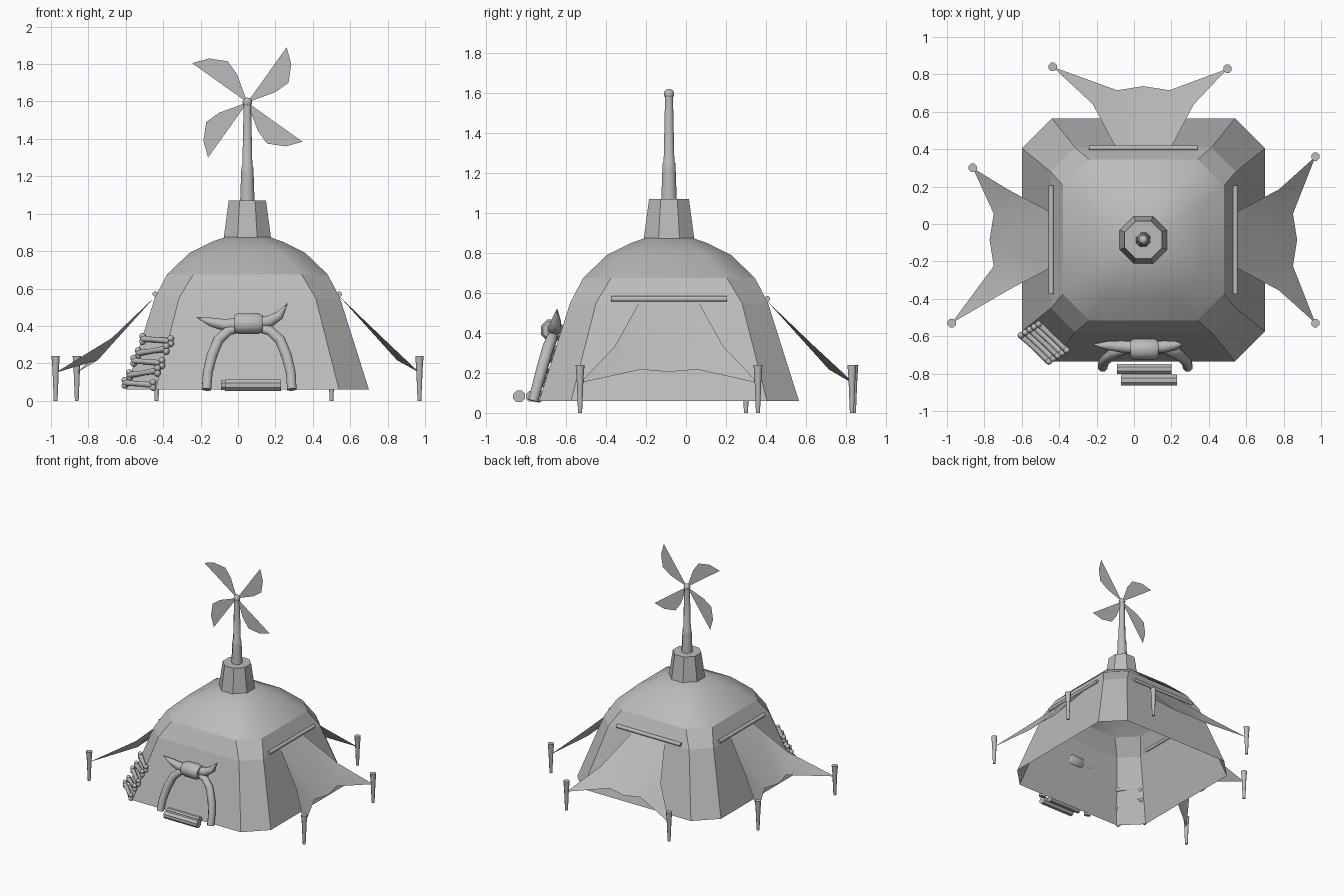
import bpy, bmesh, math
from mathutils import Vector, Matrix

cube = bpy.data.objects.get("Cube")
if cube:
    bpy.data.objects.remove(cube)

grey = bpy.data.materials.new("plain grey")
grey.use_nodes = True
grey.diffuse_color = (0.5, 0.5, 0.5, 1)
grey.node_tree.nodes["Principled BSDF"].inputs["Base Color"].default_value = (0.5, 0.5, 0.5, 1)

CX, CY = 0.05, -0.085   # tent axis


def finish(name, bm, angle=None, fix=True):
    if fix:
        bmesh.ops.recalc_face_normals(bm, faces=bm.faces)
    me = bpy.data.meshes.new(name)
    bm.to_mesh(me)
    bm.free()
    me.materials.append(grey)
    if angle:
        me.shade_smooth()
        me.set_sharp_from_angle(angle=math.radians(angle))
    ob = bpy.data.objects.new(name, me)
    bpy.context.collection.objects.link(ob)
    return ob


def add_tube(bm, points, radii, sides=8):
    """Capped tube through points with a radius at each."""
    pts = [Vector(p) for p in points]
    rings = []
    for i, p in enumerate(pts):
        t = (pts[min(i + 1, len(pts) - 1)] - pts[max(i - 1, 0)]).normalized()
        ref = Vector((0, 0, 1)) if abs(t.y) > 0.9 else Vector((0, 1, 0))
        a = t.cross(ref).normalized()
        b = t.cross(a)
        ring = []
        for k in range(sides):
            w = 2 * math.pi * (k + 0.5) / sides
            ring.append(bm.verts.new(p + radii[i] * (a * math.cos(w) + b * math.sin(w))))
        rings.append(ring)
    for r, s in zip(rings, rings[1:]):
        for k in range(sides):
            n = (k + 1) % sides
            bm.faces.new((r[k], r[n], s[n], s[k]))
    bm.faces.new(rings[0])
    bm.faces.new(rings[-1])


def tube(name, points, radii, sides=8, angle=50):
    bm = bmesh.new()
    add_tube(bm, points, radii, sides)
    return finish(name, bm, angle)


def add_ball(bm, center, r):
    bmesh.ops.create_uvsphere(bm, u_segments=8, v_segments=6, radius=r,
                              matrix=Matrix.Translation(center))


# Tent shell: chamfered square rings (height, half width, half flat), open below
bm = bmesh.new()
rows = [(0.06, 0.65, 0.49), (0.55, 0.495, 0.365), (0.675, 0.43, 0.29),
        (0.79, 0.31, 0.18), (0.85, 0.19, 0.1), (0.885, 0.09, 0.04)]
rings = []
for z, h, f in rows:
    rings.append([bm.verts.new((CX + x, CY + y, z)) for x, y in
                  ((h, -f), (h, f), (f, h), (-f, h), (-h, f), (-h, -f), (-f, -h), (f, -h))])
for j, (r, s) in enumerate(zip(rings, rings[1:])):
    for k in range(8):
        n = (k + 1) % 8
        face = bm.faces.new((r[k], r[n], s[n], s[k]))
        face.smooth = j >= 2
bm.faces.new(rings[-1]).smooth = True
finish("tent_shell", bm, fix=False)

# Roof collar, mast and hub
tube("roof_collar", [(CX, CY, 0.85), (CX, CY, 1.07)], [0.14, 0.108], angle=40)
tube("mast", [(CX, CY, z) for z in (1.06, 1.22, 1.25, 1.26, 1.6)],
     [0.042, 0.036, 0.034, 0.029, 0.021], angle=50)
bm = bmesh.new()
add_ball(bm, (CX, CY, 1.595), 0.026)
finish("mast_hub", bm, 60)

# Pinwheel: one flat blade turned four times
blade = [(0, 0), (0.15, 0.055), (0.22, 0.105), (0.235, 0.205), (0.21, 0.295)]
bm = bmesh.new()
for i in range(4):
    turn = Matrix.Rotation(i * math.pi / 2, 3, 'Y')
    bm.faces.new([bm.verts.new(turn @ Vector((x, 0, z)) + Vector((CX, CY, 1.595)))
                  for x, z in blade])
finish("pinwheel_blades", bm, fix=False)


# Awnings with their rods and stakes, on three sides
def awning(side, turn, tip_a, tip_b):
    rot = Matrix.Rotation(math.radians(turn), 3, 'Z')

    def place(u, v, z):
        return rot @ Vector((u, v, 0)) + Vector((CX, CY, z))

    bm = bmesh.new()
    mk = lambda *p: bm.verts.new(place(*p))
    top = [mk(0.495, s * 0.148, 0.555) for s in (1, -1)]
    mid = [mk(0.725, s * 0.27, 0.335) for s in (1, -1)]
    hem = [mk(0.8, 0.14, 0.217), mk(0.822, 0, 0.205), mk(0.8, -0.14, 0.217)]
    tips = [mk(*tip_a, 0.15), mk(*tip_b, 0.15)]
    for f in ((top[0], mid[0], hem[0]), (mid[0], tips[0], hem[0]),
              (top[0], hem[0], hem[1]), (top[0], hem[1], top[1]),
              (top[1], hem[1], hem[2]), (top[1], hem[2], mid[1]),
              (mid[1], hem[2], tips[1])):
        bm.faces.new(f)
    finish(side + "_awning", bm, 40)
    tube(side + "_awning_rod", [place(0.492, 0.29, 0.57), place(0.492, -0.29, 0.57)],
         [0.015, 0.015])
    for label, (u, v) in (("a", tip_a), ("b", tip_b)):
        tube(side + "_stake_" + label, [place(u, v, z) for z in (0, 0.18, 0.2, 0.24)],
             [0.011, 0.019, 0.021, 0.024])


awning("left", 0, (0.92, 0.445), (0.92, -0.445))
awning("back", 90, (0.925, 0.485), (0.915, -0.45))
awning("right", 180, (1.025, 0.445), (0.912, -0.385))

# Doorway: two curved tusks, a binding and a pair of horns
for side, s in (("left", 1), ("right", -1)):
    path = [(0.228, -0.765, 0.06), (0.222, -0.74, 0.15), (0.2, -0.715, 0.24),
            (0.165, -0.69, 0.325), (0.11, -0.67, 0.375), (0.03, -0.665, 0.395)]
    tube(side + "_door_tusk", [(0.06 + s * x, y, z) for x, y, z in path],
         [0.027, 0.028, 0.03, 0.03, 0.028, 0.024])
tube("door_binding", [(x, -0.67, 0.413) for x in (-0.02, 0.0, 0.11, 0.13)],
     [0.048, 0.06, 0.06, 0.048])
tube("left_horn", [(0.1, -0.66, 0.415), (0.17, -0.655, 0.425), (0.22, -0.65, 0.455),
                   (0.265, -0.645, 0.52)], [0.036, 0.034, 0.026, 0.002])
tube("right_horn", [(0, -0.66, 0.41), (-0.07, -0.655, 0.405), (-0.14, -0.65, 0.42),
                    (-0.222, -0.645, 0.447)], [0.036, 0.034, 0.026, 0.002])

# Two logs on the doorstep
tube("inner_log", [(-0.09, -0.775, 0.083), (0.2, -0.775, 0.083)], [0.028, 0.028], angle=40)
tube("outer_log", [(-0.07, -0.835, 0.083), (0.23, -0.835, 0.083)], [0.032, 0.032], angle=40)

# Bones stacked up the front right corner
for i in range(5):
    k = i / 4
    mid = Vector((-0.53 + 0.095 * k, -0.665 + 0.06 * k, 0.09 + 0.235 * k))
    half = Vector((0.075, -0.07, 0.012 if i % 2 else -0.006))
    bm = bmesh.new()
    add_tube(bm, [mid - half, mid, mid + half], [0.018, 0.014, 0.018])
    for end in (mid - half, mid + half):
        for dz in (-0.014, 0.014):
            add_ball(bm, end + Vector((0, 0, dz)), 0.018)
    finish("corner_bone_%d" % (i + 1), bm, 60)
